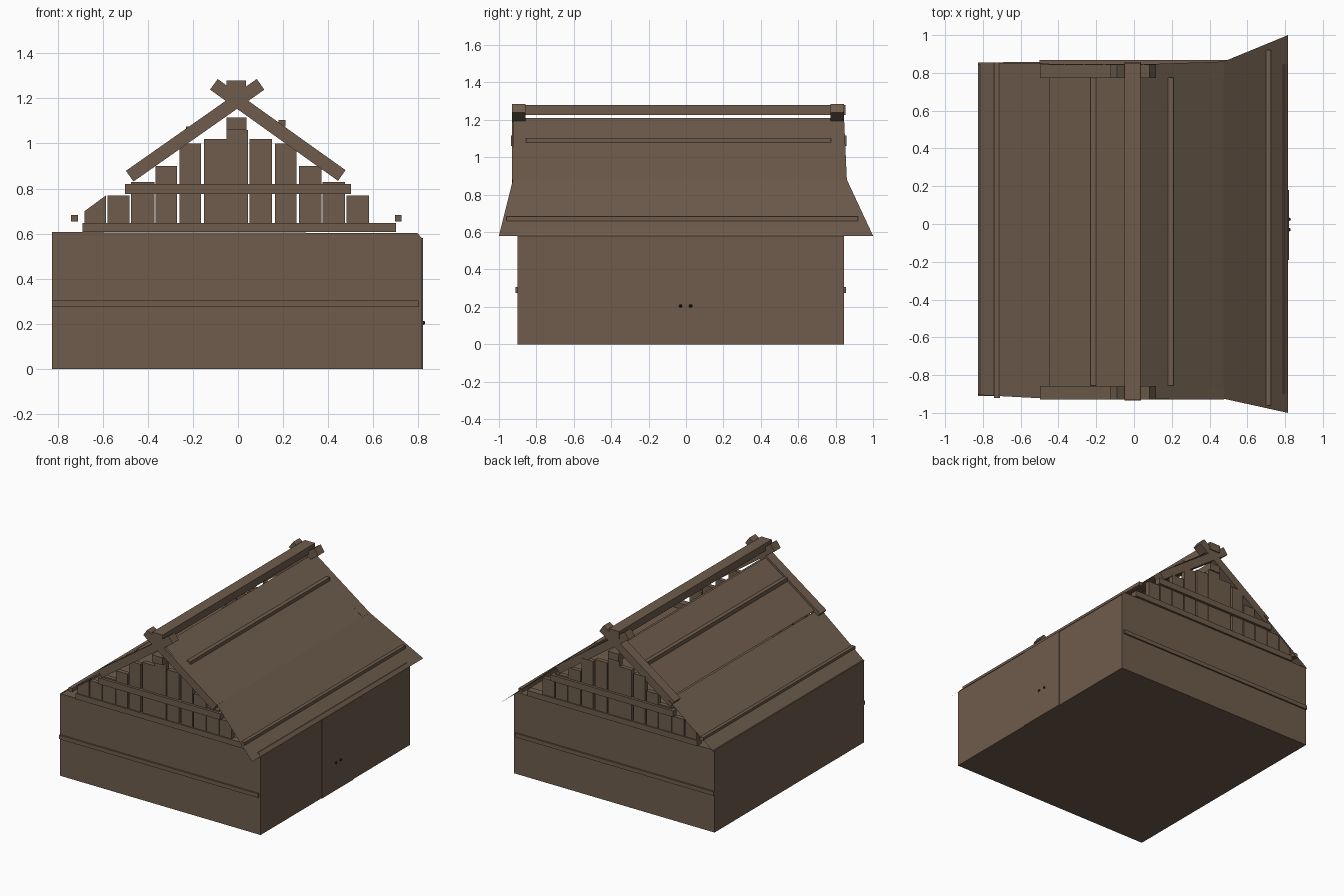
import bpy
import math

if "Cube" in bpy.data.objects:
    bpy.data.objects.remove(bpy.data.objects["Cube"])


def material(name, rgb):
    m = bpy.data.materials.new(name)
    m.diffuse_color = (*rgb, 1)
    m.use_nodes = True
    m.node_tree.nodes["Principled BSDF"].inputs["Base Color"].default_value = m.diffuse_color
    return m


WOOD = material("brown_wood", (0.156, 0.107, 0.072))
IRON = material("dark_iron", (0.022, 0.017, 0.014))


def mesh(name, verts, faces, mat=WOOD):
    me = bpy.data.meshes.new(name)
    me.from_pydata(verts, [], faces)
    me.materials.append(mat)
    ob = bpy.data.objects.new(name, me)
    bpy.context.collection.objects.link(ob)
    return ob


def prism(name, profile, y0, y1, mat=WOOD):
    """Extrude an x/z profile (counter-clockwise seen from the front) along y."""
    n = len(profile)
    verts = [(x, y0, z) for x, z in profile] + [(x, y1, z) for x, z in profile]
    faces = [tuple(range(n)), tuple(range(2 * n - 1, n - 1, -1))]
    faces += [(i, i + n, (i + 1) % n + n, (i + 1) % n) for i in range(n)]
    return mesh(name, verts, faces, mat)


def box(name, x0, x1, y0, y1, z0, z1, mat=WOOD):
    return prism(name, [(x0, z0), (x1, z0), (x1, z1), (x0, z1)], y0, y1, mat)


def sloped_board(name, a, b, width, y0, y1):
    dx, dz = b[0] - a[0], b[1] - a[1]
    k = width / 2 / math.hypot(dx, dz)
    nx, nz = -dz * k, dx * k
    prism(name, [(a[0] - nx, a[1] - nz), (b[0] - nx, b[1] - nz),
                 (b[0] + nx, b[1] + nz), (a[0] + nx, a[1] + nz)], y0, y1)


# walls as one closed block
prism("walls", [(-0.825, 0), (0.815, 0), (0.815, 0.58), (0.795, 0.603), (-0.825, 0.607)],
      -0.90, 0.845)

# door plate with two knobs on the right side
box("door", 0.814, 0.82, -0.19, 0.18, 0, 0.58)
for i, y in enumerate((-0.03, 0.025)):
    bpy.ops.mesh.primitive_uv_sphere_add(segments=8, ring_count=6, radius=0.009,
                                         location=(0.821, y, 0.205))
    knob = bpy.context.object
    knob.name = f"door_knob_{i}"
    knob.data.materials.append(IRON)

# thin roof sheets: the right one flares out at the eave
mesh("right_roof",
     [(0.035, -0.925, 1.21), (0.035, 0.845, 1.21), (0.475, -0.925, 0.88),
      (0.475, 0.86, 0.88), (0.815, -1, 0.58), (0.815, 1, 0.58)],
     [(0, 2, 3, 1), (2, 4, 5, 3)])
mesh("left_upper_roof",
     [(-0.05, -0.925, 1.175), (-0.05, 0.845, 1.175), (-0.45, -0.925, 0.89), (-0.45, 0.845, 0.89)],
     [(0, 1, 3, 2)])
mesh("left_lower_roof",
     [(-0.45, -0.925, 0.88), (-0.45, 0.85, 0.88), (-0.825, -0.905, 0.60), (-0.825, 0.855, 0.60)],
     [(0, 1, 3, 2)])

# ridge beams and roof battens
box("ridge_beam", -0.05, 0.035, -0.93, 0.852, 1.225, 1.28)
box("lower_ridge_beam", -0.05, 0.038, -0.935, 0.857, 1.06, 1.115)
box("right_upper_batten", 0.18, 0.21, -0.855, 0.775, 1.075, 1.103)
box("left_upper_batten", -0.23, -0.20, -0.855, 0.775, 1.045, 1.075)
box("right_lower_batten", 0.695, 0.725, -0.96, 0.92, 0.655, 0.682)
box("left_lower_batten", -0.74, -0.71, -0.92, 0.855, 0.655, 0.682)

# gable planks: left edge, right edge, left top, right top
PLANKS = [(-0.68, -0.585, 0.70, 0.77), (-0.578, -0.48, 0.77, 0.77),
          (-0.475, -0.37, 0.83, 0.83), (-0.365, -0.27, 0.90, 0.90),
          (-0.26, -0.165, 1.0, 1.0), (-0.15, -0.05, 1.02, 1.02),
          (-0.05, 0.045, 1.06, 1.06), (0.052, 0.15, 1.02, 1.02),
          (0.165, 0.26, 1.0, 1.0), (0.27, 0.37, 0.90, 0.90),
          (0.375, 0.475, 0.83, 0.83), (0.482, 0.58, 0.77, 0.77)]

# both gables; s points outwards, w is the wall plane
for end, w, s in (("front", -0.90, -1), ("back", 0.845, 1)):
    def span(inner, outer):
        return sorted((w + s * inner, w + s * outer))

    for i, (x0, x1, za, zb) in enumerate(PLANKS):
        prism(f"{end}_plank_{i}", [(x0, 0.62), (x1, 0.62), (x1, zb), (x0, za)],
              *span(-0.03, 0.003))
    box(f"{end}_sill", -0.69, 0.70, *span(-0.04, 0.012), 0.607, 0.648)
    box(f"{end}_crossbar", -0.50, 0.50, *span(-0.02, 0.022), 0.775, 0.82)
    box(f"{end}_belt", -0.825, 0.80, *span(-0.01, 0.011), 0.275, 0.305)
    # crossed barge boards
    y0, y1 = (-0.93, -0.857) if s < 0 else (0.772, 0.845)
    sloped_board(f"{end}_right_barge", (-0.107, 1.262), (0.46, 0.858), 0.058, y0, y1)
    sloped_board(f"{end}_left_barge", (-0.48, 0.855), (0.10, 1.262), 0.058, y0, y1)
